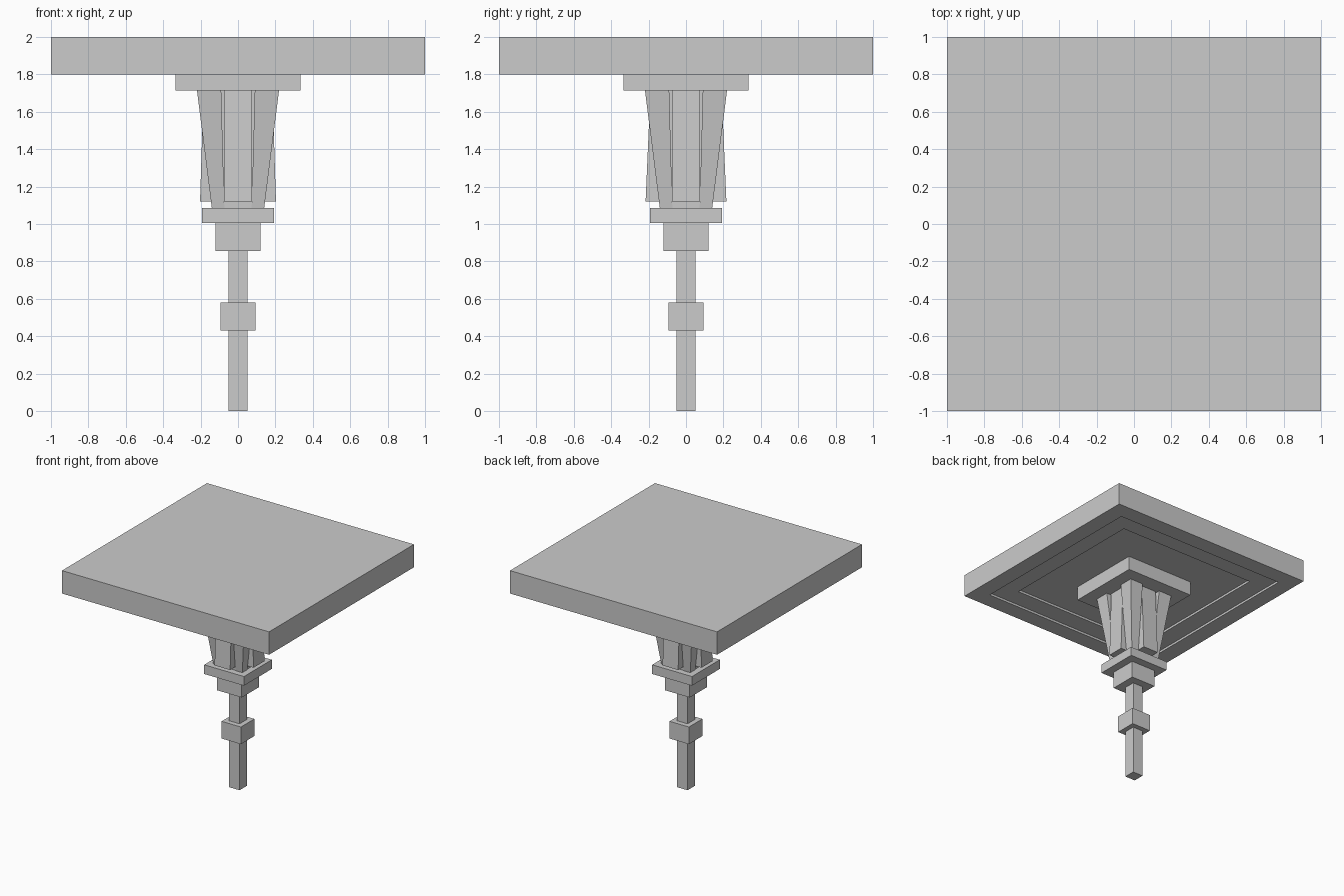
import bpy, bmesh

if "Cube" in bpy.data.objects:
    bpy.data.objects.remove(bpy.data.objects["Cube"])


def finish(bm, name):
    bmesh.ops.recalc_face_normals(bm, faces=bm.faces)
    me = bpy.data.meshes.new(name)
    bm.to_mesh(me)
    bm.free()
    ob = bpy.data.objects.new(name, me)
    bpy.context.collection.objects.link(ob)
    return ob


def frustum(name, bottom, top):
    """Tapered box; bottom and top are (x0, x1, y0, y1, z)."""
    bm = bmesh.new()
    rings = []
    for x0, x1, y0, y1, z in (bottom, top):
        rings.append([bm.verts.new(p) for p in
                      ((x0, y0, z), (x1, y0, z), (x1, y1, z), (x0, y1, z))])
    lo, hi = rings
    bm.faces.new(lo[::-1])
    bm.faces.new(hi)
    for i in range(4):
        j = (i + 1) % 4
        bm.faces.new((lo[i], lo[j], hi[j], hi[i]))
    return finish(bm, name)


def block(name, r, z0, z1):
    return frustum(name, (-r, r, -r, r, z0), (-r, r, -r, r, z1))


# Stem, knob and stepped collar
block("stem", 0.05, 0, 0.87)
block("stem_knob", 0.093, 0.43, 0.58)
block("lower_collar", 0.12, 0.855, 1.005)
block("upper_collar", 0.192, 1.005, 1.085)

# Capital core, with four splayed corner pillars around it
frustum("capital_core", (-0.135, 0.135, -0.135, 0.135, 1.085),
        (-0.15, 0.15, -0.15, 0.15, 1.72))
for sx, nx in ((-1, "left"), (1, "right")):
    for sy, ny in ((-1, "front"), (1, "back")):
        a, b, c, d = 0.073, 0.14, 0.09, 0.22
        frustum(f"corner_pillar_{ny}_{nx}",
                (*sorted((sx * a, sx * b)), *sorted((sy * a, sy * b)), 1.085),
                (*sorted((sx * c, sx * d)), *sorted((sy * c, sy * d)), 1.72))

# Upright panels set between the pillars, leaning in at the top
w = 0.075
for s, nx, ny in ((-1, "left", "front"), (1, "right", "back")):
    frustum(f"panel_{nx}", (*sorted((s * 0.1, s * 0.203)), -w, w, 1.12),
            (*sorted((s * 0.1, s * 0.184)), -w, w, 1.72))
    frustum(f"panel_{ny}", (-w, w, *sorted((s * 0.1, s * 0.216)), 1.12),
            (-w, w, *sorted((s * 0.1, s * 0.19)), 1.72))

# Plate under the slab
block("top_plate", 0.333, 1.715, 1.85)

# Slab with two shallow square recesses in the underside
slab = block("slab", 1, 1.8, 2)
bm = bmesh.new()
bm.from_mesh(slab.data)
face = min(bm.faces, key=lambda f: f.calc_center_median().z)
for inset in (0.21, 0.24):
    bmesh.ops.inset_region(bm, faces=[face], thickness=inset)
    face = min(bm.faces, key=lambda f: f.calc_center_median().length_squared
               if f.normal.z < -0.9 and len(f.verts) == 4
               and abs(f.calc_center_median().x) + abs(f.calc_center_median().y) < 1e-4
               else 1e9)
    walls = bmesh.ops.extrude_discrete_faces(bm, faces=[face])
    # extruded cap is moved up and stitched to the ring with walls
    face = walls["faces"][0]
    for v in face.verts:
        v.co.z += 0.02
bm.normal_update()
bm.to_mesh(slab.data)
bm.free()
